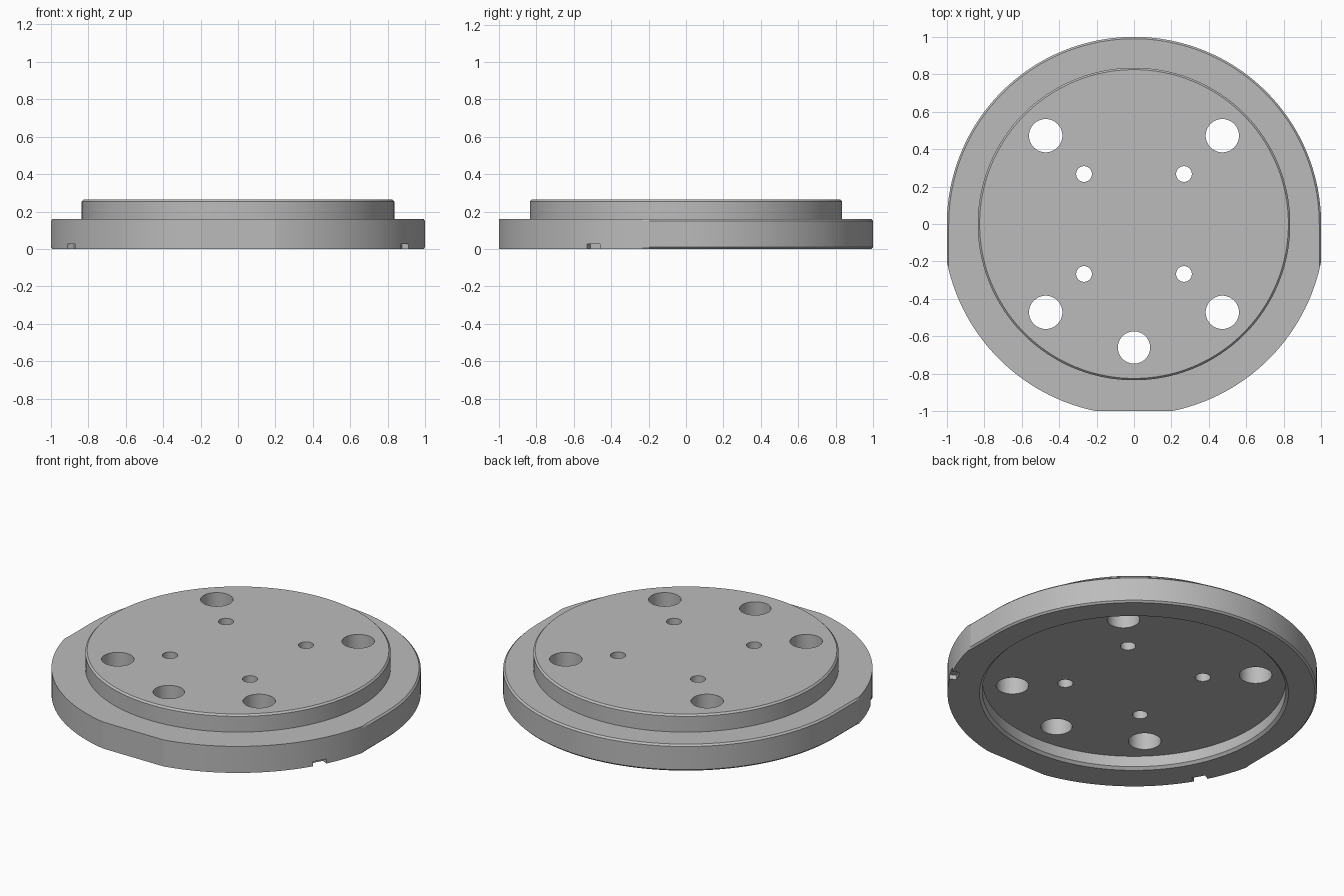
import bpy, bmesh, math
from mathutils import Matrix, Vector

if "Cube" in bpy.data.objects:
    bpy.data.objects.remove(bpy.data.objects["Cube"], do_unlink=True)

SEGMENTS = 192


def make_object(name, bm):
    bmesh.ops.recalc_face_normals(bm, faces=bm.faces)
    mesh = bpy.data.meshes.new(name)
    bm.to_mesh(mesh)
    bm.free()
    obj = bpy.data.objects.new(name, mesh)
    bpy.context.collection.objects.link(obj)
    return obj


def rim_radius(a):
    """Round back half; front half slightly larger, trimmed by three flats."""
    c, s = abs(math.cos(a)), math.sin(a)
    if s >= 0:
        return 1.0
    return min(1.02, 1 / max(c, 1e-6), 1 / max(-s, 1e-6))


def rim_inset(a):
    """Edge bevel only runs around the back and side flats."""
    return rim_radius(a) - (0.01 if math.sin(a) > -0.2 else 0)


def round_ring(r):
    return lambda a: r


# Flange, boss and underside recess as one stack of rings
rings = [
    (round_ring(0.83), 0.08), (round_ring(0.83), 0.015), (round_ring(0.845), 0),
    (rim_inset, 0), (rim_radius, 0.01), (rim_radius, 0.15), (rim_inset, 0.16),
    (round_ring(0.835), 0.16), (round_ring(0.835), 0.255), (round_ring(0.825), 0.265),
]
bm = bmesh.new()
loops = []
for radius, z in rings:
    angles = [math.tau * i / SEGMENTS for i in range(SEGMENTS)]
    loops.append([bm.verts.new((radius(a) * math.cos(a), radius(a) * math.sin(a), z))
                  for a in angles])
for low, high in zip(loops, loops[1:]):
    for i in range(SEGMENTS):
        j = (i + 1) % SEGMENTS
        bm.faces.new((low[i], low[j], high[j], high[i]))
bm.faces.new(loops[0])
bm.faces.new(loops[-1])
plate = make_object("flanged_plate", bm)

# Cutters: bolt holes, pin holes, front hole and two rim notches
bm = bmesh.new()


def hole(x, y, r):
    bmesh.ops.create_cone(bm, cap_ends=True, segments=64, radius1=r, radius2=r,
                          depth=1, matrix=Matrix.Translation((x, y, 0.15)))


for sx in (-1, 1):
    for sy in (-1, 1):
        hole(sx * 0.472, sy * 0.472, 0.089)
        hole(sx * 0.267, sy * 0.267, 0.042)
hole(0, -0.66, 0.086)
for a in (math.radians(-29), math.radians(209)):
    place = (Matrix.Rotation(a, 4, 'Z') @ Matrix.Translation((1.03, 0, 0))
             @ Matrix.Diagonal(Vector((0.1, 0.08, 0.055, 1))))
    bmesh.ops.create_cube(bm, size=1, matrix=place)
cutter = make_object("hole_cutter", bm)
cutter.hide_render = True

bpy.ops.object.select_all(action='DESELECT')
bpy.context.view_layer.objects.active = plate
plate.select_set(True)
cut = plate.modifiers.new("holes", 'BOOLEAN')
cut.operation = 'DIFFERENCE'
cut.solver = 'EXACT'
cut.object = cutter
bpy.ops.object.modifier_apply(modifier=cut.name)
bpy.data.objects.remove(cutter, do_unlink=True)

# Single grey metal
grey = bpy.data.materials.new("machined_grey")
grey.use_nodes = True
colour = (0.5, 0.5, 0.5, 1)
grey.diffuse_color = colour
grey.node_tree.nodes["Principled BSDF"].inputs["Base Color"].default_value = colour
plate.data.materials.clear()
plate.data.materials.append(grey)
bpy.ops.object.shade_smooth_by_angle(angle=math.radians(8))
